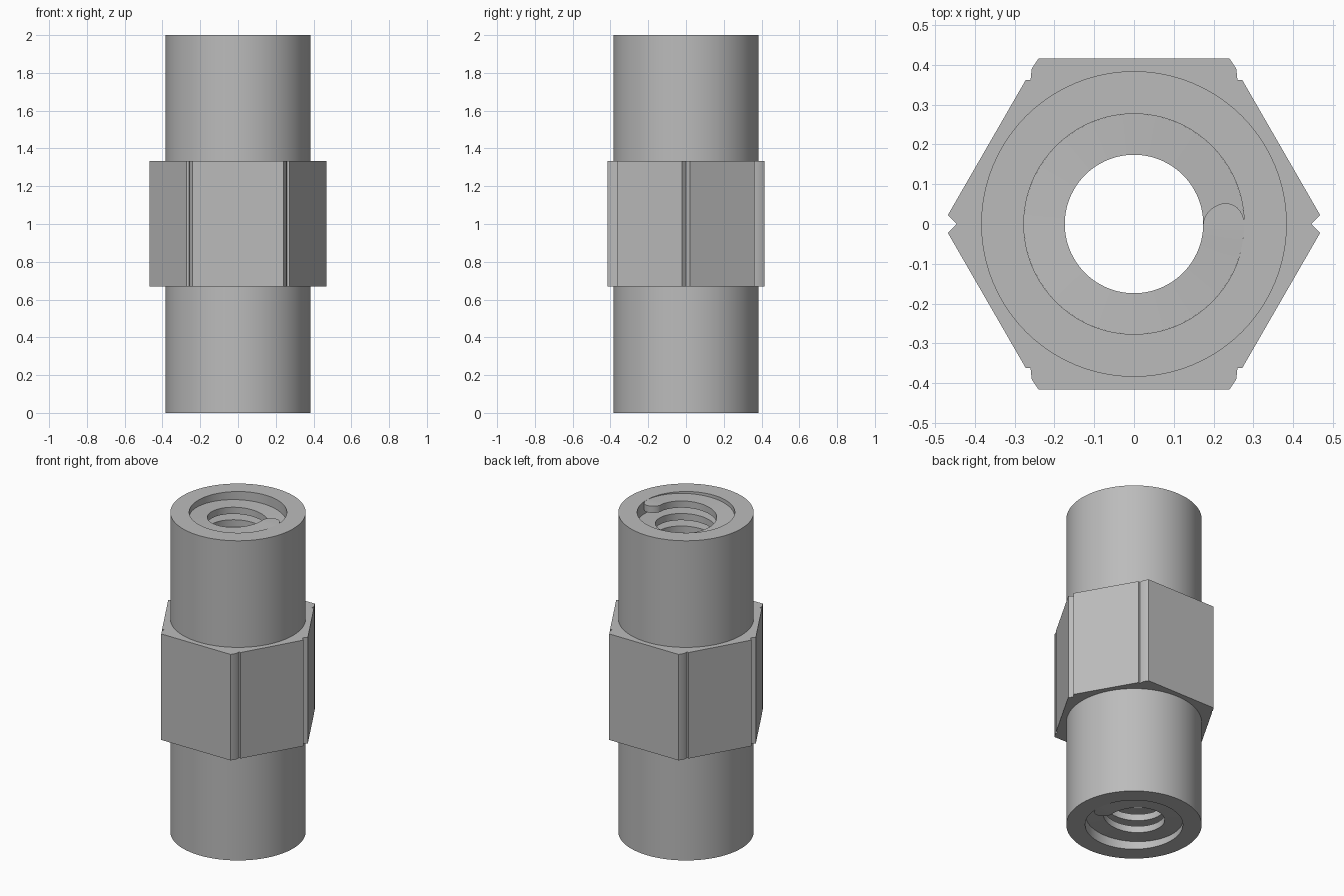
import bpy
import bmesh
from math import cos, sin, pi, sqrt, radians

if "Cube" in bpy.data.objects:
    bpy.data.objects.remove(bpy.data.objects["Cube"], do_unlink=True)

OUTER, ROOT, CREST = 0.384, 0.277, 0.174
HEIGHT = 2.0
HEX_LOW, HEX_HIGH = 0.67, 1.333
TURNS, STEPS = 25, 72
RIDGE = 0.042
TIP = radians(13)

steel = bpy.data.materials.new("grey steel")
steel.use_nodes = True
steel.diffuse_color = (0.5, 0.5, 0.5, 1)
steel.node_tree.nodes["Principled BSDF"].inputs["Base Color"].default_value = (0.5, 0.5, 0.5, 1)


def finish(name, bm):
    bmesh.ops.recalc_face_normals(bm, faces=bm.faces)
    mesh = bpy.data.meshes.new(name)
    bm.to_mesh(mesh)
    bm.free()
    mesh.materials.append(steel)
    obj = bpy.data.objects.new(name, mesh)
    bpy.context.collection.objects.link(obj)
    bpy.ops.object.select_all(action='DESELECT')
    obj.select_set(True)
    bpy.context.view_layer.objects.active = obj
    bpy.ops.object.shade_smooth_by_angle(angle=radians(30))
    return obj


def join_rings(bm, rings, closed):
    pairs = list(zip(rings, rings[1:]))
    if closed:
        pairs.append((rings[-1], rings[0]))
    for a, b in pairs:
        for i in range(len(a)):
            j = (i + 1) % len(a)
            bm.faces.new((a[i], a[j], b[j], b[i]))


def circle(radius, count):
    return [(radius * cos(2 * pi * i / count), radius * sin(2 * pi * i / count))
            for i in range(count)]


# Hollow round body
bm = bmesh.new()
section = [(OUTER, 0), (OUTER, HEIGHT), (ROOT, HEIGHT), (ROOT, 0)]
rings = [[bm.verts.new((x, y, z)) for x, y in circle(r, 96)] for r, z in section]
join_rings(bm, rings, True)
finish("tube_body", bm)

# Hexagonal grip with notched corners: one quarter, mirrored to a full outline
quarter = [(0.468, 0.022), (0.272, 0.362), (0.260, 0.362), (0.257, 0.390), (0.240, 0.416)]
half = [(0.446, 0)] + quarter + [(-x, y) for x, y in reversed(quarter)]
outline = half + [(-x, -y) for x, y in half]
bm = bmesh.new()
edges = []
for loop in (outline, circle(OUTER - 0.004, 96)):
    vs = [bm.verts.new((x, y, HEX_LOW)) for x, y in loop]
    edges += [bm.edges.new((vs[i - 1], vs[i])) for i in range(len(vs))]
bmesh.ops.triangle_fill(bm, edges=edges, use_beauty=True)
grown = bmesh.ops.extrude_face_region(bm, geom=bm.faces[:], use_keep_orig=True)
bmesh.ops.translate(bm, vec=(0, 0, HEX_HIGH - HEX_LOW),
                    verts=[g for g in grown["geom"] if isinstance(g, bmesh.types.BMVert)])
finish("hex_grip", bm)

# Square internal thread, right-handed, with rounded ends
bm = bmesh.new()
middle, reach = (ROOT + CREST) / 2, (ROOT - CREST) / 2
sweep = 2 * pi * TURNS
angles = [sweep * i / (TURNS * STEPS) for i in range(TURNS * STEPS + 1)]
tips = [TIP * (1 - cos(pi / 2 * k / 8)) for k in range(8)]
angles = [t - TIP for t in tips] + angles + [sweep + TIP - t for t in reversed(tips)]
rings = []
for a in angles:
    over = max(-a, a - sweep, 0) / TIP
    w = max(reach * sqrt(max(1 - over * over, 0)), 0.001)
    z = (HEIGHT - RIDGE) * min(max(a / sweep, 0), 1)
    z = min(max(z, 0.0005), HEIGHT - RIDGE - 0.0005)
    corners = [(middle - w, z), (middle + w, z), (middle + w, z + RIDGE), (middle - w, z + RIDGE)]
    rings.append([bm.verts.new((r * cos(a), r * sin(a), h)) for r, h in corners])
join_rings(bm, rings, False)
bm.faces.new(rings[0])
bm.faces.new(rings[-1])
finish("internal_thread", bm)
